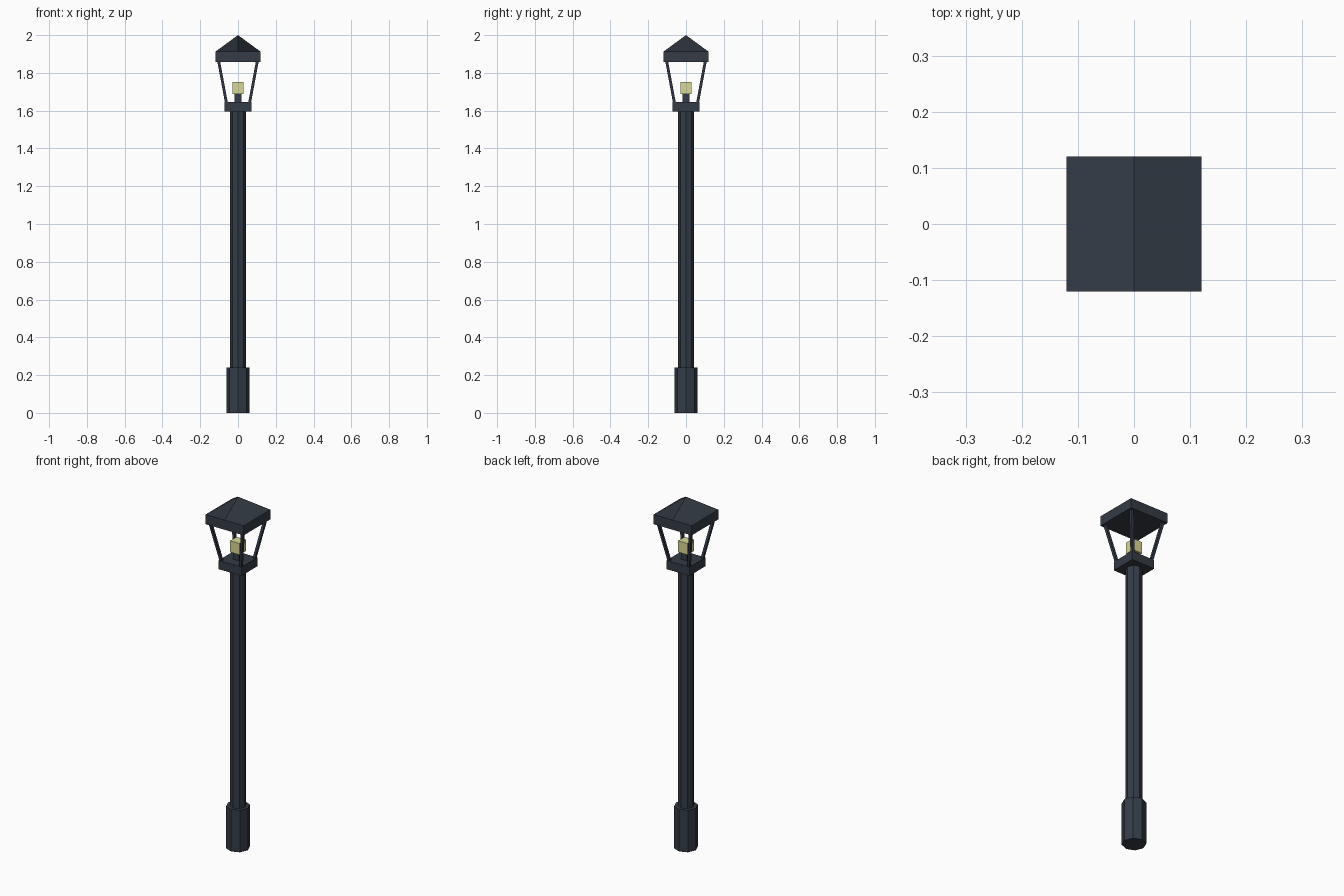
import bpy, math
from mathutils import Vector

if "Cube" in bpy.data.objects:
    bpy.data.objects.remove(bpy.data.objects["Cube"])


def material(name, rgb):
    m = bpy.data.materials.new(name)
    m.diffuse_color = (*rgb, 1)
    m.use_nodes = True
    m.node_tree.nodes["Principled BSDF"].inputs["Base Color"].default_value = m.diffuse_color
    return m


IRON = material("dark slate iron", (0.035, 0.045, 0.062))
BULB = material("pale yellow bulb", (0.70, 0.68, 0.30))


def mesh_object(name, verts, faces, mat):
    me = bpy.data.meshes.new(name)
    me.from_pydata(verts, [], faces)
    me.materials.append(mat)
    ob = bpy.data.objects.new(name, me)
    bpy.context.collection.objects.link(ob)
    return ob


def prism(name, ring0, ring1, mat):
    """Closed prism between two matching rings (counter-clockwise from above)."""
    n = len(ring0)
    faces = [(i, (i + 1) % n, n + (i + 1) % n, n + i) for i in range(n)]
    faces += [tuple(reversed(range(n))), tuple(range(n, 2 * n))]
    return mesh_object(name, ring0 + ring1, faces, mat)


def octagon(r, z):
    return [(r * math.cos(i * math.pi / 4), r * math.sin(i * math.pi / 4), z) for i in range(8)]


def square(h, z, cx=0, cy=0):
    return [(cx + sx * h, cy + sy * h, z) for sx, sy in ((-1, -1), (1, -1), (1, 1), (-1, 1))]


# Post
prism("post_base", octagon(0.062, 0), octagon(0.062, 0.24), IRON)
prism("post", octagon(0.043, 0.24), octagon(0.043, 1.595), IRON)

# Lantern floor, lamp holder and bulb
prism("lantern_floor", square(0.072, 1.595), square(0.072, 1.645), IRON)
prism("lamp_holder", square(0.018, 1.645), square(0.018, 1.69), IRON)
prism("bulb", square(0.029, 1.687), square(0.029, 1.752), BULB)

# Four slanted corner bars
for sx, sy in ((-1, -1), (1, -1), (1, 1), (-1, 1)):
    prism("corner_bar", square(0.0075, 1.64, sx * 0.061, sy * 0.061),
          square(0.0075, 1.86, sx * 0.102, sy * 0.102), IRON)

# Roof: square rim with a pyramid made of two halves meeting at the centre line
w, z0, z1 = 0.12, 1.857, 1.912
verts = square(w, z0) + square(w, z1) + [(0, -w, z1), (0, 0, 2.0), (0, w, z1)]
faces = [(3, 2, 1, 0), (0, 1, 5, 8, 4), (1, 2, 6, 5), (2, 3, 7, 10, 6), (3, 0, 4, 7),
         (8, 9, 10, 7, 4), (10, 9, 8, 5, 6)]
mesh_object("roof", verts, faces, IRON)
